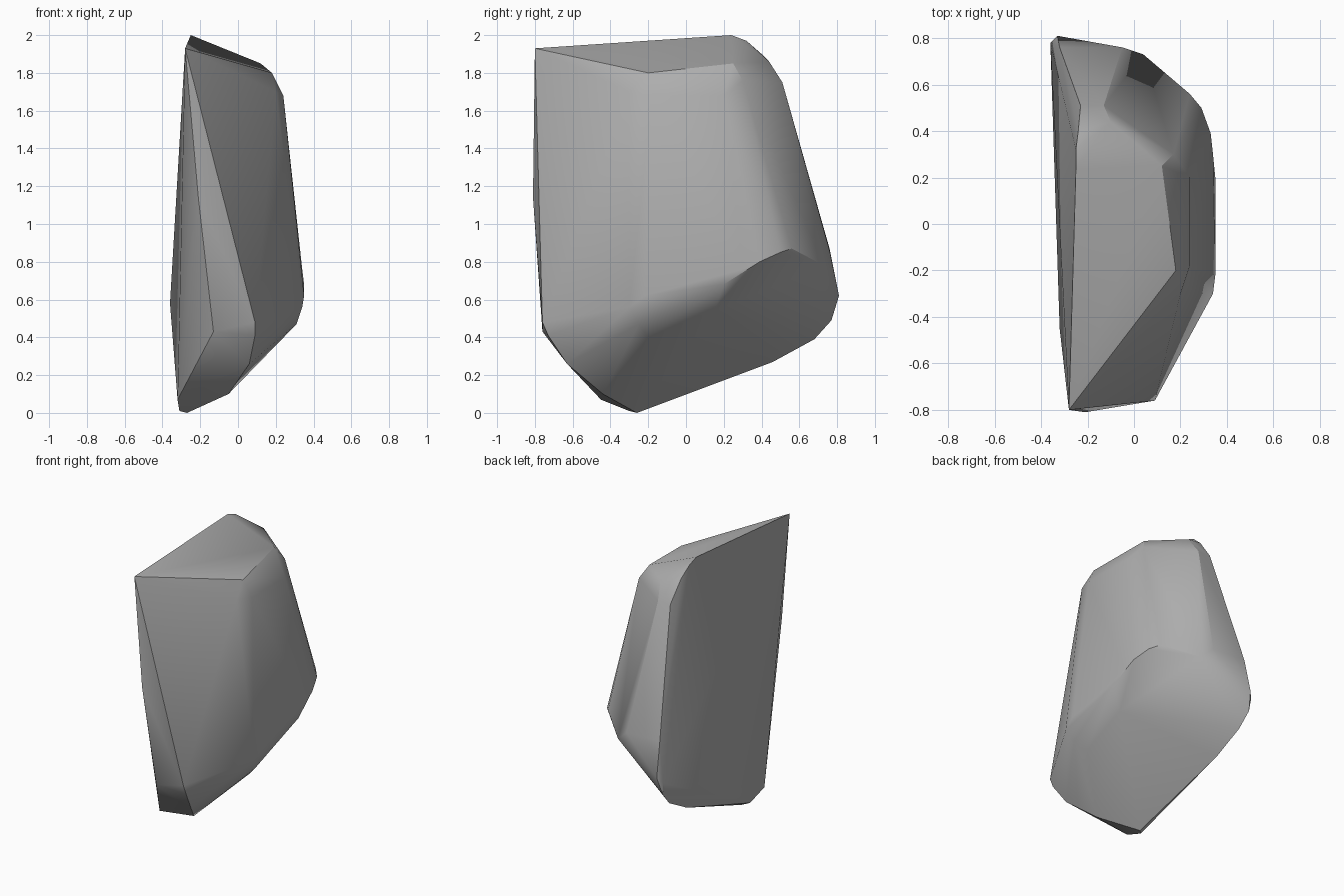
import bpy
import bmesh
from math import radians
from mathutils import Vector

# Remove only the default object
default = bpy.data.objects.get("Cube")
if default:
    bpy.data.objects.remove(default, do_unlink=True)


def stone_material():
    material = bpy.data.materials.new("stone grey")
    grey = (0.42, 0.42, 0.42, 1)
    material.diffuse_color = grey
    material.use_nodes = True
    shader = material.node_tree.nodes["Principled BSDF"]
    shader.inputs["Base Color"].default_value = grey
    shader.inputs["Roughness"].default_value = 0.8
    return material


def build_rock(name, corner_groups, material):
    """Wrap the chiselled corners (in hundredths) in a convex skin."""
    bm = bmesh.new()
    for group in corner_groups:
        for corner in group:
            bm.verts.new(Vector(corner) / 100)
    hull = bmesh.ops.convex_hull(bm, input=bm.verts[:])
    unused = set(hull["geom_interior"]) | set(hull["geom_unused"])
    loose = [v for v in unused if isinstance(v, bmesh.types.BMVert)]
    bmesh.ops.delete(bm, geom=loose, context="VERTS")

    # Merge nearly coplanar triangles into broad facets
    bmesh.ops.dissolve_limit(bm, angle_limit=radians(2),
                             verts=bm.verts[:], edges=bm.edges[:])
    bmesh.ops.recalc_face_normals(bm, faces=bm.faces[:])

    mesh = bpy.data.meshes.new(name)
    bm.to_mesh(mesh)
    bm.free()
    mesh.materials.append(material)
    rock = bpy.data.objects.new(name, mesh)
    bpy.context.collection.objects.link(rock)
    return rock


# Rim of the large flat split face, running from the top tip round the back
split_face_rim = [
    (-28, -80, 193), (-25, 24, 200), (-25, 32, 197), (-24, 40, 190),
    (-23, 51, 175), (-32, 76, 87), (-33, 81, 62), (-36, 78, 58),
    (-35, 77, 49), (-34, 68, 39), (-33, 46, 27),
    (-31, -30, 1), (-27, -26, 0), (-32, -45, 7),
]

# Sloping crown and its worn edge
crown = [
    (18, -20, 180), (12, 25, 185), (-10, 44, 186), (-13, 51, 175),
    (20, -30, 170), (24, -18, 168), (24, 20, 168), (17, 30, 176),
]

# Narrow front facets and the rounded toe below them
front_toe = [
    (-21, -81, 114), (-13, -76, 43), (9, -76, 48), (9, -73, 41),
    (6, -63, 26), (-5, -44, 10), (-28, -44, 7),
]

# Bulging shoulder along the widest part of the side
shoulder = [
    (34, -30, 56), (31, -25, 47), (35, -22, 62), (35, 20, 68),
    (34, 30, 76), (33, 39, 80), (29, 50, 85), (24, 56, 87),
    (4, 73, 78), (-5, 76, 86), (24, -20, 40), (25, 15, 54),
]

rock = build_rock("rock", [split_face_rim, crown, front_toe, shoulder],
                  stone_material())

# Smooth the worn corners while the broad facets stay crisp
bpy.ops.object.select_all(action="DESELECT")
rock.select_set(True)
bpy.context.view_layer.objects.active = rock
bpy.ops.object.shade_smooth_by_angle(angle=radians(30))
